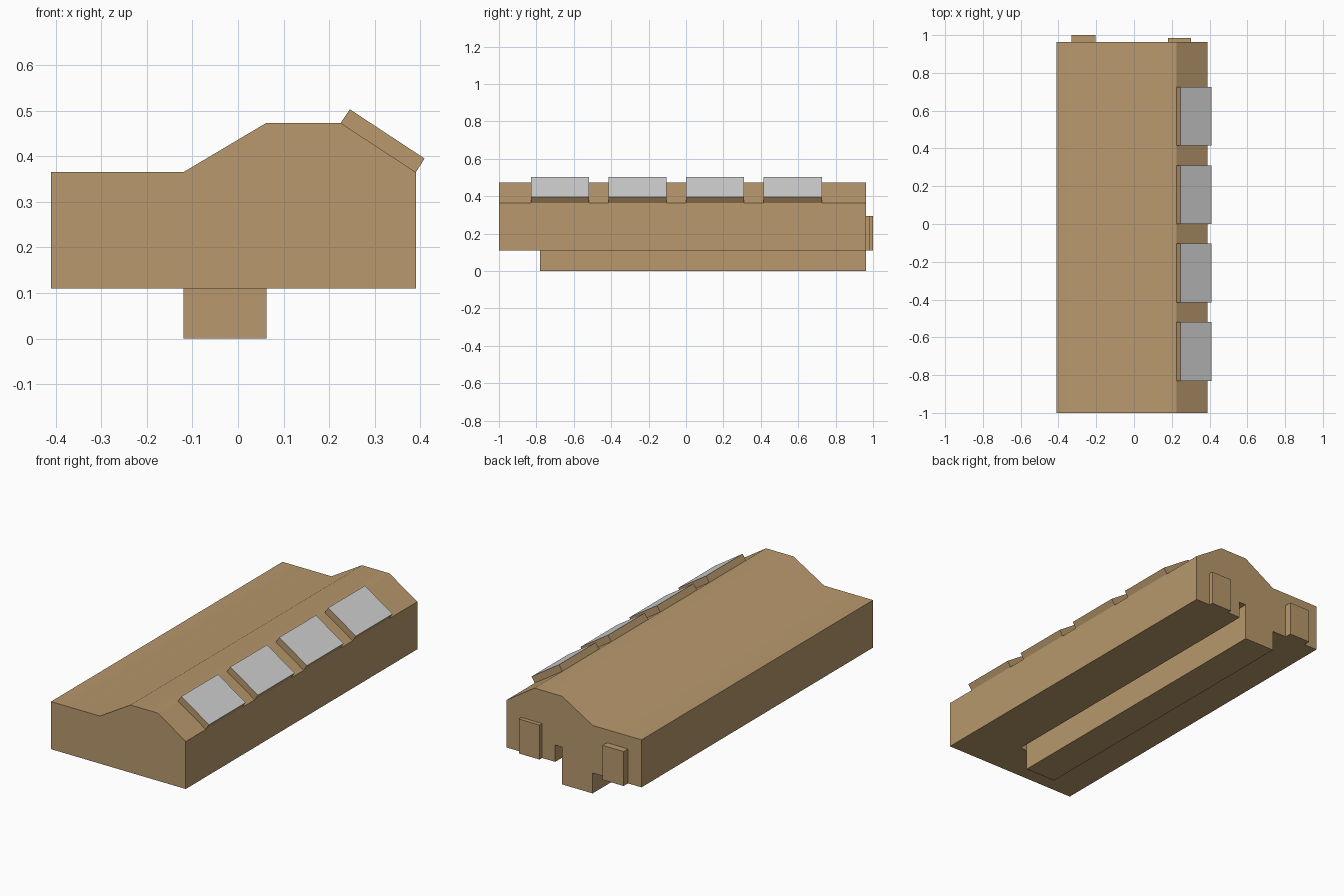
import bpy, bmesh, math

if "Cube" in bpy.data.objects:
    bpy.data.objects.remove(bpy.data.objects["Cube"])


def material(name, colour):
    m = bpy.data.materials.new(name)
    m.diffuse_color = (*colour, 1)
    m.use_nodes = True
    m.node_tree.nodes["Principled BSDF"].inputs["Base Color"].default_value = m.diffuse_color
    return m


TAN = material("tan", (0.479, 0.314, 0.150))
GREY = material("light_grey", (0.645, 0.645, 0.645))


def extrude(name, profile, y0, y1):
    """Sweep an x-z profile along y into a closed solid."""
    bm = bmesh.new()
    face = bm.faces.new([bm.verts.new((x, y0, z)) for x, z in profile])
    out = bmesh.ops.extrude_face_region(bm, geom=[face])
    moved = [g for g in out["geom"] if isinstance(g, bmesh.types.BMVert)]
    bmesh.ops.translate(bm, verts=moved, vec=(0, y1 - y0, 0))
    bmesh.ops.recalc_face_normals(bm, faces=bm.faces)
    me = bpy.data.meshes.new(name)
    bm.to_mesh(me)
    bm.free()
    me.materials.append(TAN)
    ob = bpy.data.objects.new(name, me)
    bpy.context.collection.objects.link(ob)
    return ob


def box(name, x0, x1, y0, y1, z0, z1):
    return extrude(name, [(x0, z0), (x1, z0), (x1, z1), (x0, z1)], y0, y1)


FRONT, BACK, KEEL_FRONT = -1.0, 0.963, -0.78

# Main hall with a low side and a raised, sloped roof
body = extrude("main_body", [(-0.41, 0.11), (0.39, 0.11), (0.39, 0.365), (0.225, 0.473),
                             (0.062, 0.473), (-0.12, 0.365), (-0.41, 0.365)], FRONT, BACK)

# Channel in the underside, running along the keel and open at the back
cutter = box("channel_cutter", 0.062, 0.102, KEEL_FRONT, BACK + 0.1, 0.0, 0.2)
cutter.hide_render = True
cut = body.modifiers.new("channel", "BOOLEAN")
cut.operation = "DIFFERENCE"
cut.solver = "EXACT"
cut.object = cutter
bpy.context.view_layer.objects.active = body
body.select_set(True)
bpy.ops.object.modifier_apply(modifier=cut.name)
bpy.data.objects.remove(cutter)
bpy.ops.object.shade_smooth_by_angle(angle=math.radians(32))

# Keel under the hall
box("keel", -0.12, 0.062, KEEL_FRONT, BACK, 0.0, 0.11)

# Back doors
box("left_back_door", -0.33, -0.205, BACK, 1.0, 0.11, 0.295)
box("right_back_door", 0.18, 0.303, BACK, 0.985, 0.11, 0.295)

# Skylights on the sloped roof, with grey glass on the outer face
for i in range(4):
    y = -0.83 + i * 0.415
    sky = extrude(f"skylight_{i + 1}", [(0.225, 0.473), (0.39, 0.365),
                                        (0.409, 0.395), (0.245, 0.503)], y, y + 0.311)
    sky.data.materials.append(GREY)
    for p in sky.data.polygons:
        if p.normal.x > 0.3 and p.normal.z > 0.5:
            p.material_index = 1
